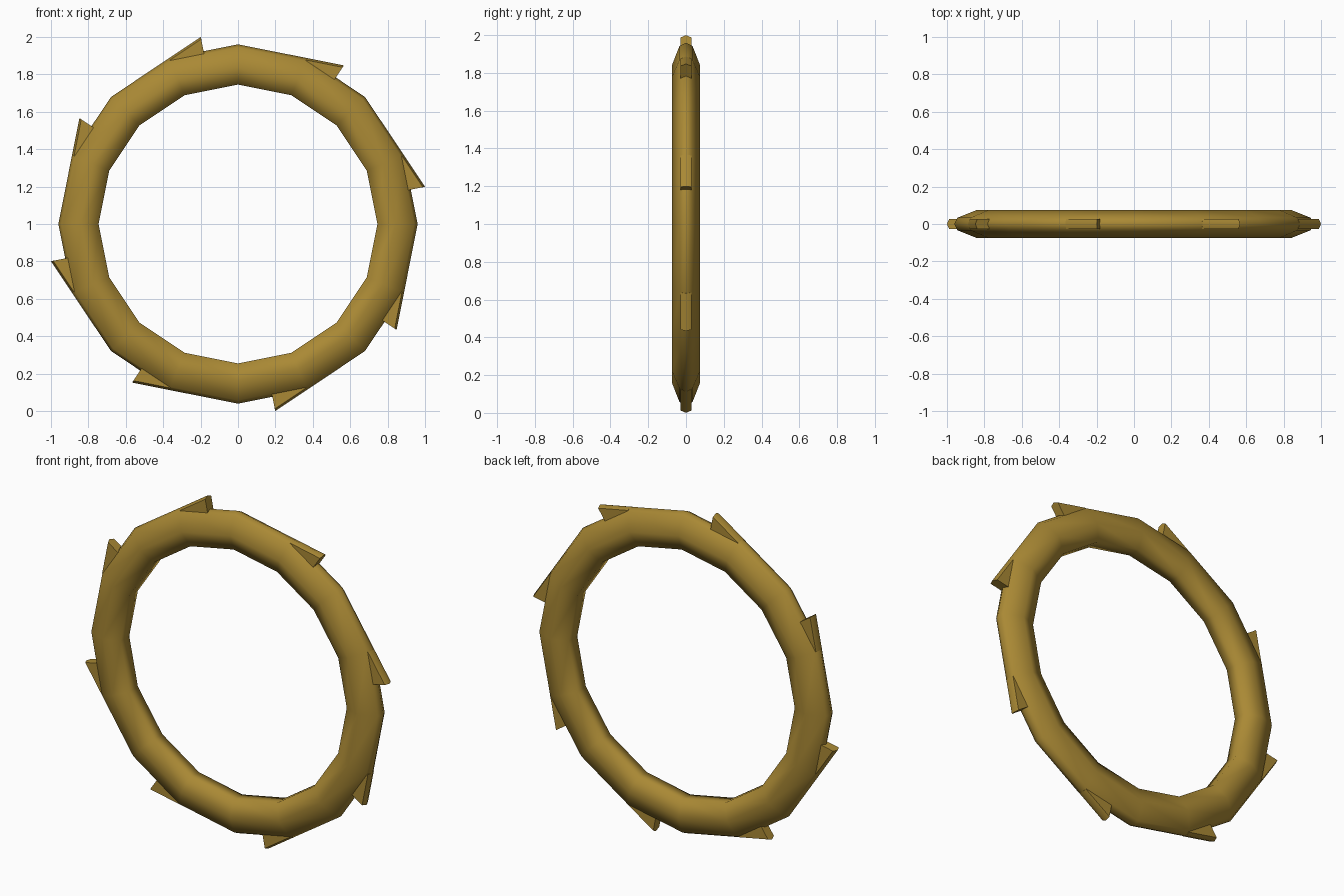
import bpy, bmesh
from math import sin, cos, radians

cube = bpy.data.objects.get("Cube")
if cube:
    bpy.data.objects.remove(cube, do_unlink=True)

brass = bpy.data.materials.new("dark_brass")
brass.use_nodes = True
colour = (0.40, 0.25, 0.035, 1)
brass.diffuse_color = colour
brass.node_tree.nodes["Principled BSDF"].inputs["Base Color"].default_value = colour

SIDES, TEETH = 16, 8
STEP = 360 / SIDES
RIM = 0.96


def place(angle, r, y):
    """Point on the upright wheel, angle clockwise from the top."""
    a = radians(angle)
    return (r * sin(a), y, 1 + r * cos(a))


def finish(bm, name):
    bmesh.ops.recalc_face_normals(bm, faces=bm.faces)
    mesh = bpy.data.meshes.new(name)
    bm.to_mesh(mesh)
    bm.free()
    mesh.materials.append(brass)
    obj = bpy.data.objects.new(name, mesh)
    bpy.context.collection.objects.link(obj)
    return obj


# Ring: a tapered cross-section swept round a sixteen-sided circle
half = [(0.745, 0.04), (0.84, 0.075), (0.943, 0.034)]
section = half + [(RIM, 0)] + [(r, -y) for r, y in reversed(half)]
bm = bmesh.new()
loops = [[bm.verts.new(place(i * STEP, r, y)) for r, y in section]
         for i in range(SIDES)]
n = len(section)
for i in range(SIDES):
    a, b = loops[i], loops[(i + 1) % SIDES]
    for j in range(n):
        k = (j + 1) % n
        bm.faces.new((a[j], a[k], b[k], b[j]))
ring = finish(bm, "ring")
for face in ring.data.polygons:
    face.use_smooth = True

# Ratchet teeth: each continues a ring side outward to a point
flat = RIM * cos(radians(STEP / 2))
tooth = [(STEP, RIM), (1.5 * STEP, flat / cos(radians(STEP))),
         (1.5 * STEP, flat), (1.5 * STEP, 0.88), (STEP, 0.88)]
layers = [(-0.028, 0.988), (0, 1), (0.028, 0.988)]
for t in range(TEETH):
    turn = t * 360 / TEETH
    bm = bmesh.new()
    rows = [[bm.verts.new(place(a + turn, r * s, y)) for a, r in tooth]
            for y, s in layers]
    bm.faces.new(rows[0])
    bm.faces.new(rows[-1])
    for low, high in zip(rows, rows[1:]):
        for j in range(len(tooth)):
            k = (j + 1) % len(tooth)
            bm.faces.new((low[j], low[k], high[k], high[j]))
    obj = finish(bm, f"tooth_{t + 1}")
    bpy.ops.object.select_all(action='DESELECT')
    obj.select_set(True)
    bpy.context.view_layer.objects.active = obj
    bpy.ops.object.shade_smooth_by_angle(angle=radians(50))
